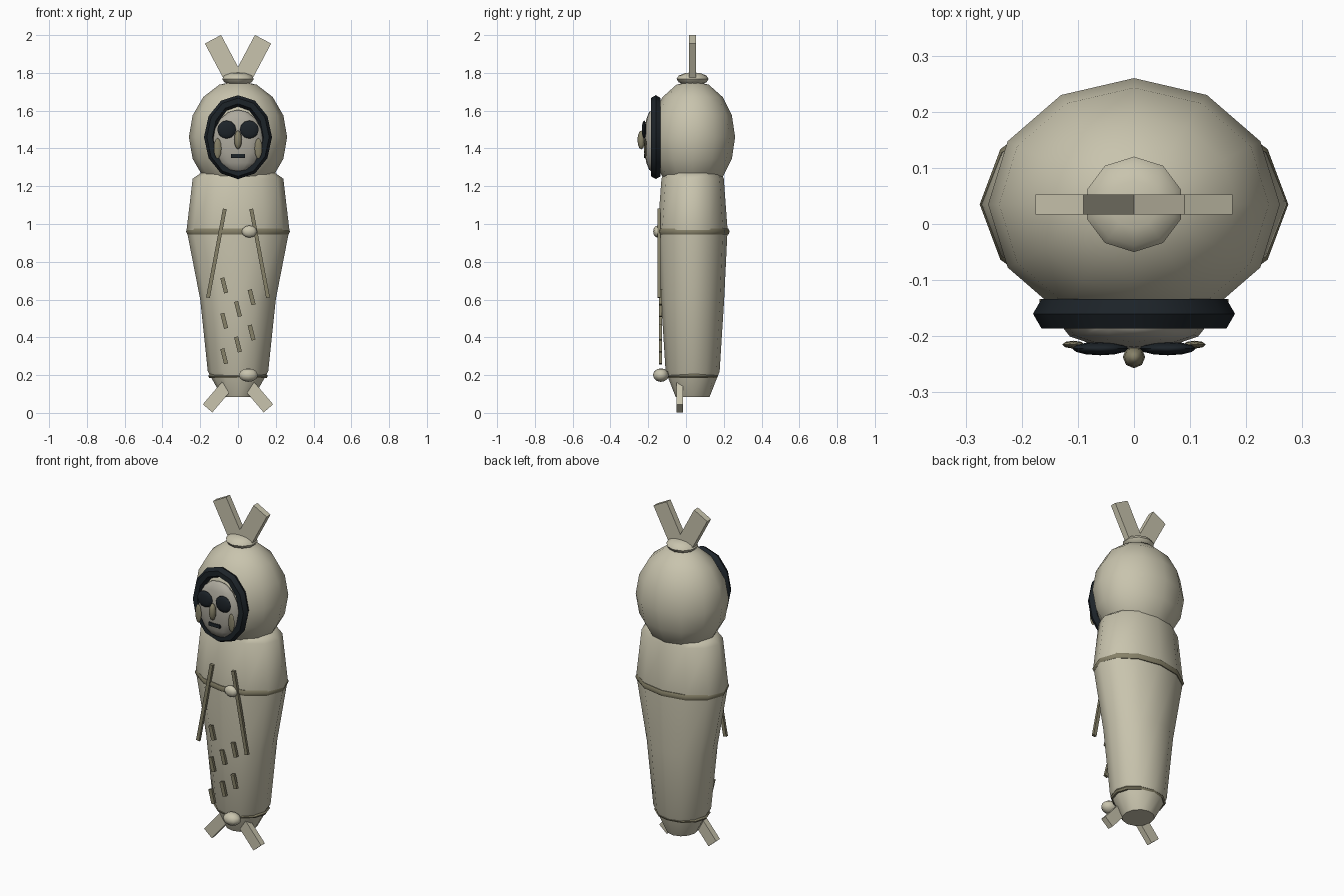
import bpy, bmesh
from math import sin, cos, pi, radians, atan2, hypot
from mathutils import Matrix

if "Cube" in bpy.data.objects:
    bpy.data.objects.remove(bpy.data.objects["Cube"])


def material(name, rgb):
    m = bpy.data.materials.new(name)
    m.diffuse_color = (*rgb, 1)
    m.use_nodes = True
    m.node_tree.nodes["Principled BSDF"].inputs["Base Color"].default_value = m.diffuse_color
    return m


HIDE = material("hide", (0.58, 0.55, 0.42))
DARK = material("dark_fur", (0.012, 0.017, 0.022))
SKIN = material("skin", (0.42, 0.40, 0.34))
CORD = material("cord", (0.24, 0.22, 0.14))
CY = 0.035  # depth centre of the body


def finish(name, bm, mat, smooth=True):
    bmesh.ops.recalc_face_normals(bm, faces=bm.faces)
    me = bpy.data.meshes.new(name)
    bm.to_mesh(me)
    bm.free()
    ob = bpy.data.objects.new(name, me)
    bpy.context.collection.objects.link(ob)
    me.materials.append(mat)
    if smooth:
        bpy.ops.object.select_all(action='DESELECT')
        ob.select_set(True)
        bpy.context.view_layer.objects.active = ob
        bpy.ops.object.shade_smooth_by_angle(angle=radians(50))
    return ob


def ellipsoid(name, loc, radii, mat, seg=12, rings=8, face_front=False):
    bm = bmesh.new()
    bmesh.ops.create_uvsphere(bm, u_segments=seg, v_segments=rings, radius=1)
    if face_front:  # poles along y
        bm.transform(Matrix.Rotation(pi / 2, 4, 'X'))
    bm.transform(Matrix.Translation(loc) @ Matrix.Diagonal((*radii, 1)))
    return finish(name, bm, mat)


def bar(name, a, b, y, width, depth, mat):
    """Box running from a to b, both (x, z) points, at depth y."""
    bm = bmesh.new()
    bmesh.ops.create_cube(bm, size=1)
    dx, dz = b[0] - a[0], b[1] - a[1]
    bm.transform(Matrix.Translation(((a[0] + b[0]) / 2, y, (a[1] + b[1]) / 2))
                 @ Matrix.Rotation(atan2(dx, dz), 4, 'Y')
                 @ Matrix.Diagonal((width, depth, hypot(dx, dz), 1)))
    return finish(name, bm, mat, False)


def loft(name, rings, mat, seg=12, cyclic=False):
    """Skin rings of points; cap the ends unless cyclic."""
    bm = bmesh.new()
    vs = [[bm.verts.new(p) for p in r] for r in rings]
    n, m = len(vs), len(vs[0])
    for i in range(n if cyclic else n - 1):
        for j in range(m):
            a, b = vs[i], vs[(i + 1) % n]
            bm.faces.new((a[j], a[(j + 1) % m], b[(j + 1) % m], b[j]))
    if not cyclic:
        bm.faces.new(vs[0])
        bm.faces.new(vs[-1])
    return finish(name, bm, mat)


def hoop(name, loc, rx, ry, tube_r, tube_h, mat, upright=False, seg=12, sides=6):
    """Elliptical torus lying flat, or upright facing the front."""
    rings = []
    for i in range(seg):
        t = 2 * pi * i / seg
        ring = []
        for j in range(sides):
            u = 2 * pi * j / sides
            x = (rx + tube_r * cos(u)) * cos(t)
            y = (ry + tube_r * cos(u)) * sin(t)
            h = tube_h * sin(u)
            p = (x, h, y) if upright else (x, y, h)
            ring.append([p[k] + loc[k] for k in range(3)])
        rings.append(ring)
    return loft(name, rings, mat, cyclic=True)


# Wrapped body: (z, half width, half depth)
profile = [(0.085, 0.085, 0.09), (0.22, 0.16, 0.143), (0.6, 0.2, 0.167),
           (0.97, 0.272, 0.185), (1.24, 0.24, 0.165), (1.275, 0.19, 0.15)]
loft("body", [[(rx * cos(2 * pi * i / 12), CY + ry * sin(2 * pi * i / 12), z)
               for i in range(12)] for z, rx, ry in profile], HIDE)

# Hood and the gathered top
ellipsoid("hood", (0, CY, 1.46), (0.26, 0.225, 0.3), HIDE)
ellipsoid("hood_knot", (0, CY, 1.768), (0.088, 0.085, 0.035), HIDE, 10, 6)

# Fur ring and face
hoop("fur_ruff", (0, -0.16, 1.46), 0.15, 0.192, 0.03, 0.03, DARK, upright=True)
ellipsoid("face", (0, -0.178, 1.44), (0.132, 0.045, 0.165), SKIN)
ellipsoid("nose", (0, -0.237, 1.445), (0.02, 0.02, 0.05), CORD, 8, 6)
bar("mouth", (-0.037, 1.36), (0.037, 1.36), -0.213, 0.02, 0.02, DARK)

# Mirrored parts
for side, s in (("left", -1), ("right", 1)):
    ellipsoid("eye_" + side, (s * 0.06, -0.222, 1.5), (0.05, 0.012, 0.048), DARK, 12, 6)
    ellipsoid("cheek_" + side, (s * 0.108, -0.215, 1.4), (0.02, 0.007, 0.055), CORD, 8, 6)
    bar("top_flap_" + side, (s * 0.02, 1.766), (s * 0.1325, 1.978), CY, 0.097, 0.036, HIDE)
    bar("tail_flap_" + side, (s * 0.06, 0.142), (s * 0.161, 0.024), -0.033, 0.066, 0.035, HIDE)
    bar("strap_" + side, (s * 0.07, 1.08), (s * 0.159, 0.61), -0.142, 0.02, 0.016, CORD)

# Cords around the body with their knots
hoop("belt", (0, CY, 0.96), 0.26, 0.182, 0.015, 0.018, CORD)
hoop("ankle_cord", (0, CY, 0.195), 0.145, 0.122, 0.013, 0.012, CORD)
ellipsoid("belt_knot", (0.06, -0.15, 0.96), (0.042, 0.024, 0.032), HIDE, 10, 6)
ellipsoid("ankle_knot", (0.055, -0.133, 0.2), (0.053, 0.042, 0.036), HIDE, 10, 6)

# Stitch marks down the front
for i in range(7):
    x, z = (-0.073, 0.072, 0.0)[i % 3], 0.675 - 0.0625 * i
    bar("stitch", (x - 0.01, z + 0.04), (x + 0.01, z - 0.04), -0.135, 0.022, 0.016, CORD)
